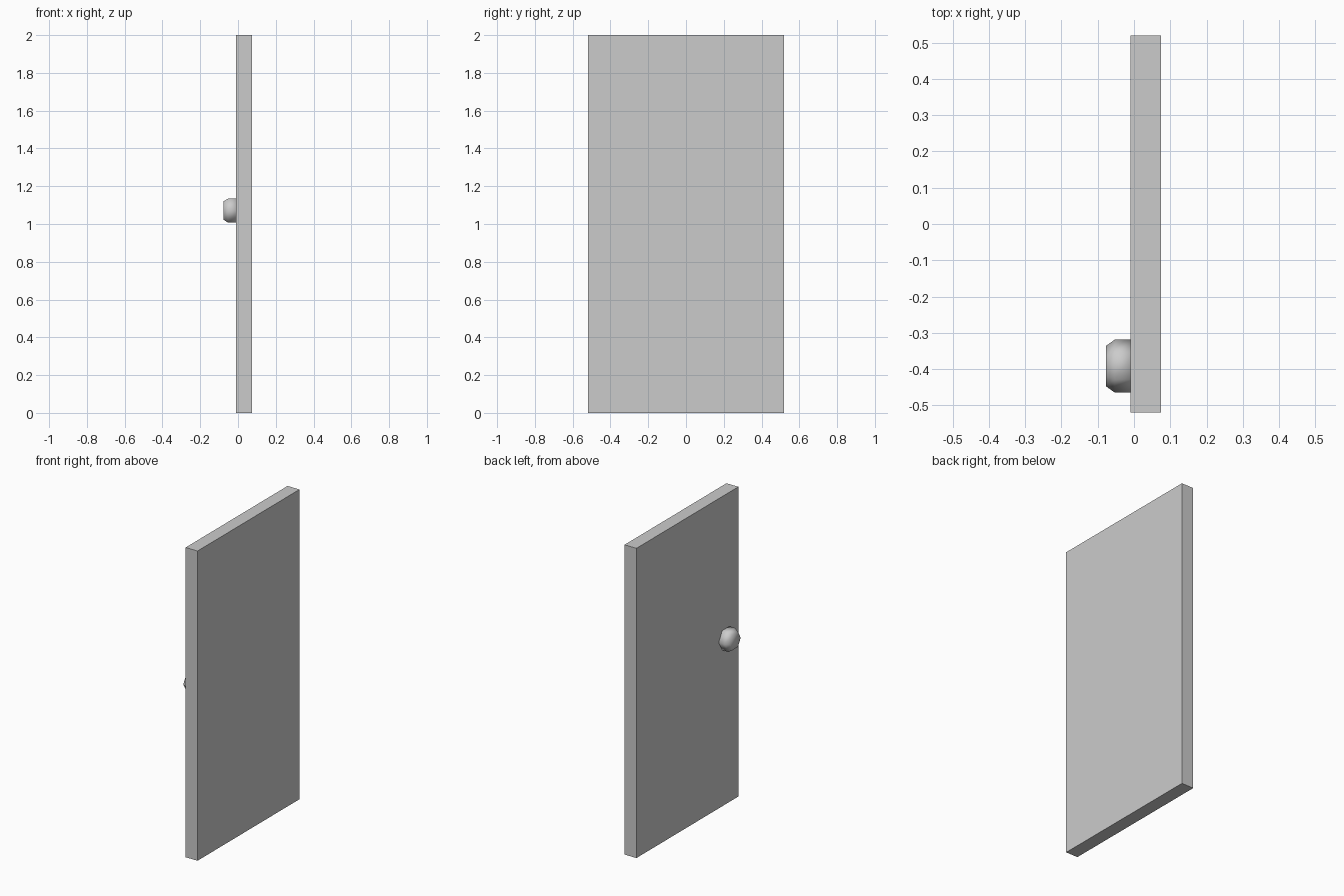
import bpy, bmesh, math

if "Cube" in bpy.data.objects:
    bpy.data.objects.remove(bpy.data.objects["Cube"])

# Door panel
bpy.ops.mesh.primitive_cube_add(size=1, location=(0.0325, 0, 1))
door = bpy.context.object
door.name = "door_panel"
door.scale = (0.085, 1.04, 2)
bpy.ops.object.transform_apply(location=False, rotation=False, scale=True)

# Six-sided knob with a chamfered front rim, points facing along y
PROFILE = [(0.0, 0.073), (-0.053, 0.073), (-0.077, 0.056)]  # (x, radius)
SIDES = 6
bm = bmesh.new()
rings = []
for x, r in PROFILE:
    rings.append([bm.verts.new((x, r * math.cos(math.tau * i / SIDES),
                                r * math.sin(math.tau * i / SIDES)))
                  for i in range(SIDES)])
for a, b in zip(rings, rings[1:]):
    for i in range(SIDES):
        j = (i + 1) % SIDES
        bm.faces.new((a[i], a[j], b[j], b[i]))
bm.faces.new(rings[0])
bm.faces.new(rings[-1])
bmesh.ops.recalc_face_normals(bm, faces=bm.faces)
for f in bm.faces:
    f.smooth = True
mesh = bpy.data.meshes.new("door_knob")
bm.to_mesh(mesh)
bm.free()
knob = bpy.data.objects.new("door_knob", mesh)
knob.location = (0, -0.392, 1.071)
bpy.context.collection.objects.link(knob)
